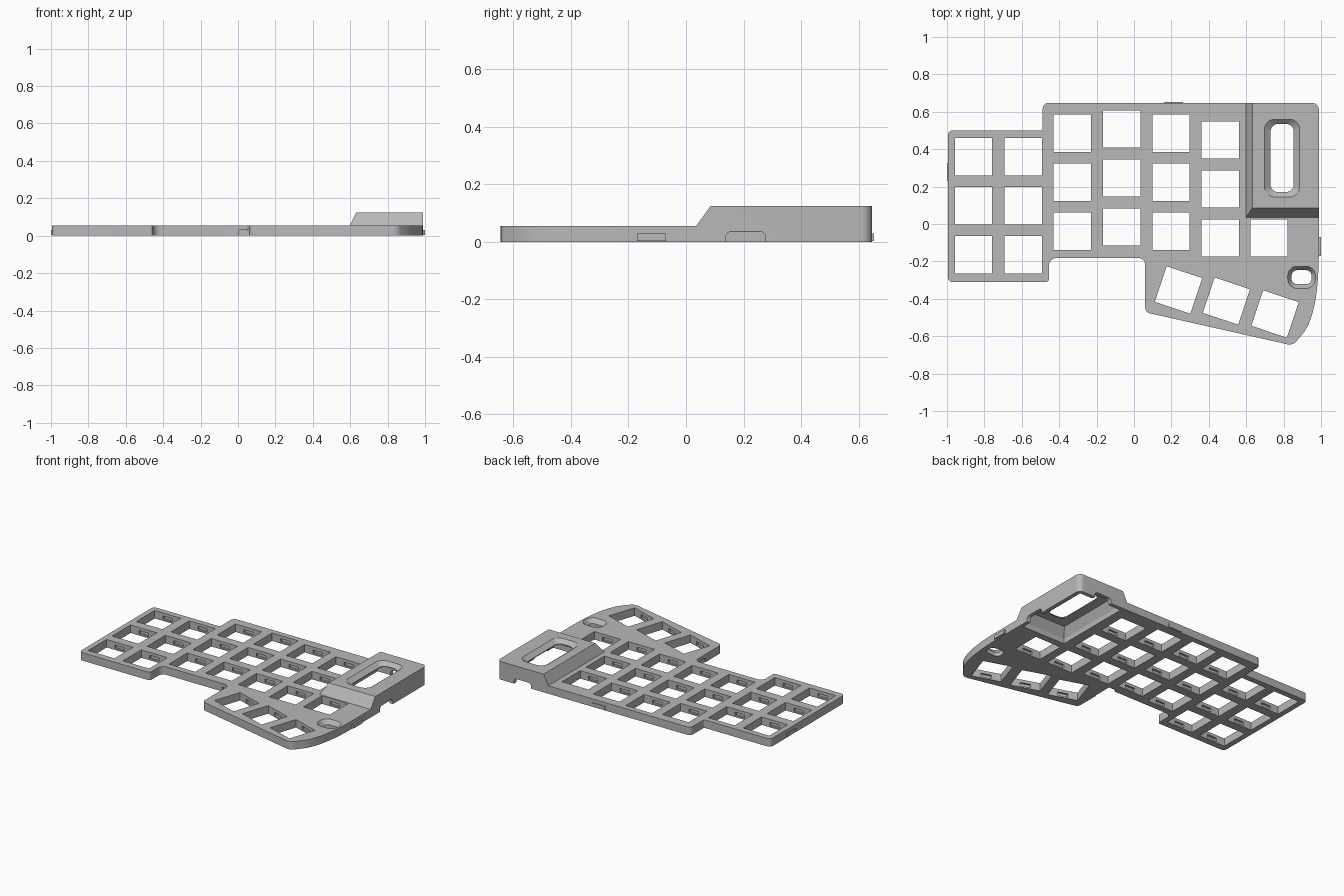
import bpy, bmesh, math
from mathutils import Vector, Matrix

if "Cube" in bpy.data.objects:
    bpy.data.objects.remove(bpy.data.objects["Cube"])

grey = bpy.data.materials.new("plain_grey")
grey.use_nodes = True
grey.diffuse_color = (0.48, 0.48, 0.48, 1)
grey.node_tree.nodes["Principled BSDF"].inputs["Base Color"].default_value = (0.48, 0.48, 0.48, 1)


def rounded(corners, steps=6):
    """Outline from (x, y, radius) corners, each replaced by an arc."""
    out = []
    for i, (x, y, r) in enumerate(corners):
        p = Vector((x, y, 0))
        if r == 0:
            out.append((x, y))
            continue
        a = (Vector((*corners[i - 1][:2], 0)) - p).normalized()
        b = (Vector((*corners[(i + 1) % len(corners)][:2], 0)) - p).normalized()
        half = a.angle(b) / 2
        centre = p + (a + b).normalized() * r / math.sin(half)
        start = p + a * r / math.tan(half) - centre
        end = p + b * r / math.tan(half) - centre
        for k in range(steps + 1):
            q = centre + start.lerp(end, k / steps).normalized() * r
            out.append((q.x, q.y))
    return out


def rect(x0, x1, y0, y1, r=0):
    return rounded([(x0, y0, r), (x1, y0, r), (x1, y1, r), (x0, y1, r)])


def loft(bm, sections, matrix=Matrix()):
    """Closed solid through (outline, z) sections of equal point count."""
    rings = [[bm.verts.new(matrix @ Vector((x, y, z))) for x, y in pts] for pts, z in sections]
    n = len(rings[0])
    for low, high in zip(rings, rings[1:]):
        for i in range(n):
            j = (i + 1) % n
            bm.faces.new((low[i], low[j], high[j], high[i]))
    bm.faces.new(rings[0][::-1])
    bm.faces.new(rings[-1])


def make(name, *solids):
    bm = bmesh.new()
    for solid in solids:
        loft(bm, *solid)
    bmesh.ops.recalc_face_normals(bm, faces=bm.faces)
    mesh = bpy.data.meshes.new(name)
    bm.to_mesh(mesh)
    bm.free()
    mesh.materials.append(grey)
    obj = bpy.data.objects.new(name, mesh)
    bpy.context.collection.objects.link(obj)
    return obj


def cut(target, name, *solids):
    tool = make(name, *solids)
    tool.hide_render = True
    mod = target.modifiers.new(name, "BOOLEAN")
    mod.operation, mod.solver, mod.object = "DIFFERENCE", "EXACT", tool
    bpy.ops.object.select_all(action="DESELECT")
    target.select_set(True)
    bpy.context.view_layer.objects.active = target
    bpy.ops.object.modifier_apply(modifier=name)
    bpy.data.objects.remove(tool)


PLATE, TOP = 0.055, 0.125

# Case outline, with the swept curve beside the thumb keys
p0, p1, p2 = Vector((0.988, -0.17)), Vector((0.985, -0.5)), Vector((0.895, -0.595))
sweep = []
for k in range(13):
    t = k / 12
    q = p0 * (1 - t) ** 2 + p1 * 2 * t * (1 - t) + p2 * t * t
    sweep.append((q.x, q.y, 0))
outline = rounded([(-0.995, 0.5, 0.025), (-0.488, 0.5, 0.01), (-0.488, 0.647, 0.03),
                   (0.988, 0.647, 0.035)] + sweep +
                  [(0.85, -0.65, 0.05), (0.06, -0.472, 0.03), (0.06, -0.182, 0.035),
                   (-0.455, -0.182, 0.04), (-0.455, -0.31, 0.015), (-0.995, -0.31, 0.025)])
case = make("keyboard_case", ([(outline, 0), (outline, TOP)],))

# Lower the key area, leaving the raised housing with two sloped sides
slope_y = [(-2, PLATE), (0.035, PLATE), (0.135, 0.195), (-2, 0.195)]
slope_x = [(-2, PLATE), (0.598, PLATE), (0.668, 0.195), (-2, 0.195)]
along_x = Matrix(((0, 0, 1, 0), (1, 0, 0, 0), (0, 1, 0, 0), (0, 0, 0, 1)))
along_y = Matrix(((1, 0, 0, 0), (0, 0, 1, 0), (0, 1, 0, 0), (0, 0, 0, 1)))
cut(case, "front_slope", ([(slope_y, -2), (slope_y, 2)], along_x))
cut(case, "side_slope", ([(slope_x, -2), (slope_x, 2)], along_y))

# Key positions: columns by top row height, one inner key, three angled thumb keys
PITCH = 0.262
keys = []
for x, y in ((-0.858, 0.36), (-0.593, 0.36), (-0.33, 0.486), (-0.066, 0.508),
             (0.198, 0.486), (0.462, 0.449)):
    keys += [(x, y - PITCH * row, 0) for row in range(3)]
keys.append((0.722, -0.075, 0))
keys += [(x, y, -18.5) for x, y in ((0.238, -0.353), (0.494, -0.412), (0.754, -0.481))]
places = [Matrix.Translation((x, y, 0)) @ Matrix.Rotation(math.radians(a), 4, "Z")
          for x, y, a in keys]
opening = rect(-0.1, 0.1, -0.1, 0.1)
catch = rect(-0.036, 0.036, -0.114, 0.114)
cut(case, "key_openings", *[([(opening, -0.1), (opening, 0.2)], m) for m in places])
cut(case, "switch_catches", *[([(catch, 0.01), (catch, 0.034)], m) for m in places])

# Hollow under the housing
base, roof = rect(0.632, 0.962, 0.072, 0.62), rect(0.662, 0.962, 0.112, 0.62)
cut(case, "housing_hollow", ([(base, -0.05), (base, 0.035), (roof, 0.095)],))

# Tapered display slot and button opening
slot_in, slot_out = rect(0.73, 0.854, 0.171, 0.535, 0.04), rect(0.697, 0.886, 0.144, 0.56, 0.055)
cut(case, "display_slot", ([(slot_in, 0.05), (slot_in, 0.1), (slot_out, TOP), (slot_out, 0.15)],))
pill_in, pill_out = rect(0.842, 0.95, -0.322, -0.247, 0.03), rect(0.822, 0.97, -0.345, -0.226, 0.05)
cut(case, "button_opening", ([(pill_in, -0.05), (pill_in, 0.025), (pill_out, PLATE), (pill_out, 0.1)],))

# Cable ports through the side and back walls, and a small notch at the front
side_port = rect(0.138, 0.277, -0.05, 0.036, 0.02)
back_port = rect(0.73, 0.86, -0.05, 0.036, 0.02)
notch = rect(0.005, 0.065, -0.05, 0.03)
cut(case, "side_port", ([(side_port, 0.94), (side_port, 1.1)], along_x))
cut(case, "back_port", ([(back_port, 0.6), (back_port, 0.75)], along_y))
cut(case, "front_notch", ([(notch, -0.3), (notch, -0.165)], along_y))

bpy.ops.object.shade_smooth_by_angle(angle=math.radians(25))

# Snap clips on the outer walls
for name, area in (("right_clip", (-1.0, -0.985, 0.23, 0.325)),
                   ("left_clip", (0.98, 1.0, -0.17, -0.07)),
                   ("back_clip", (0.16, 0.262, 0.64, 0.653))):
    plate = rect(*area)
    make(name, ([(plate, 0.004), (plate, 0.03)],))
